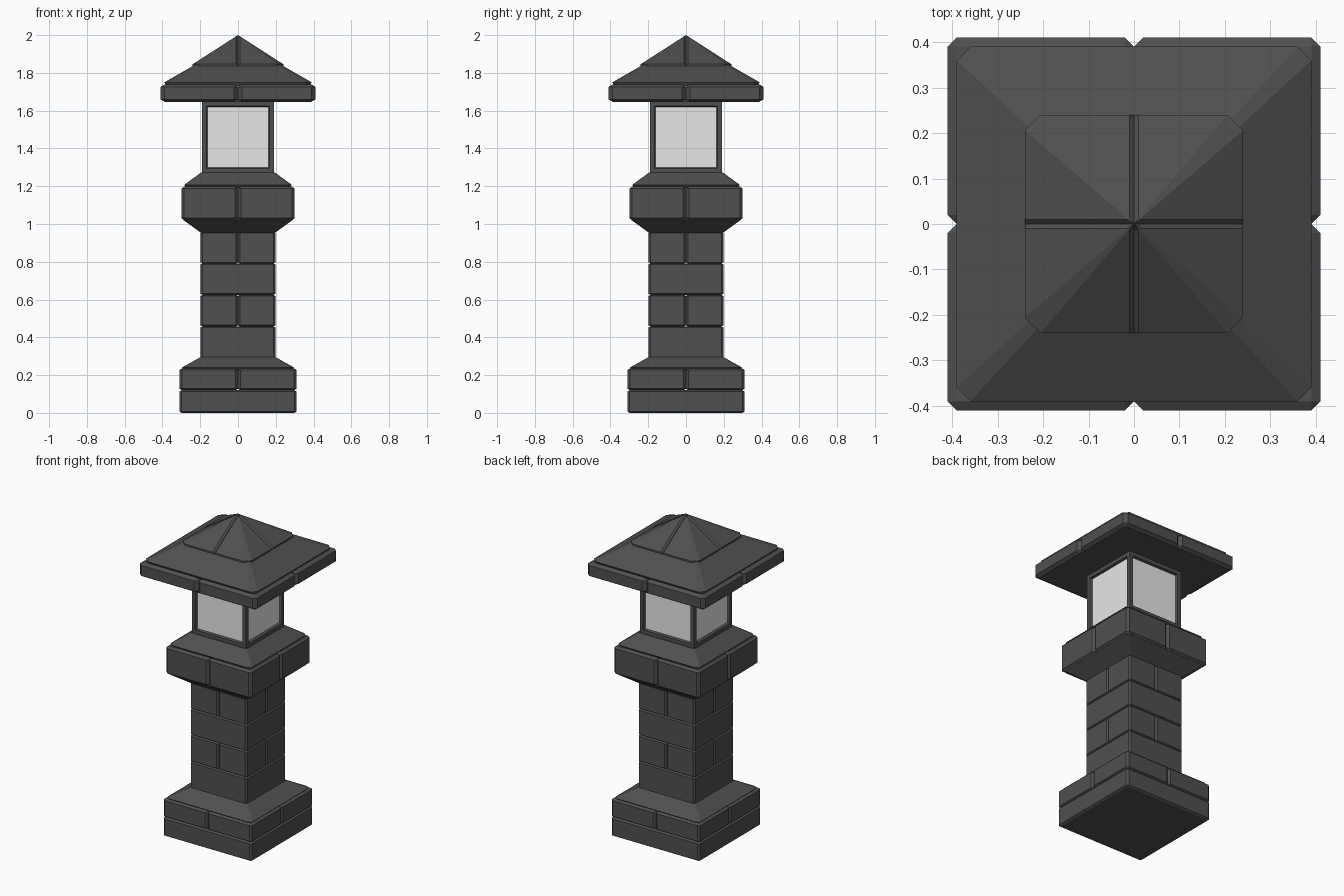
import bpy, bmesh, math
from mathutils import Matrix, Vector

if "Cube" in bpy.data.objects:
    bpy.data.objects.remove(bpy.data.objects["Cube"])


def material(name, v):
    m = bpy.data.materials.new(name)
    m.diffuse_color = (v, v, v, 1)
    m.use_nodes = True
    m.node_tree.nodes["Principled BSDF"].inputs["Base Color"].default_value = m.diffuse_color
    return m


stone = material("dark stone", 0.08)
glass = material("pale glass", 0.8)


def finish(bm, name, mats=(stone,)):
    bmesh.ops.remove_doubles(bm, verts=bm.verts, dist=1e-5)
    bmesh.ops.recalc_face_normals(bm, faces=bm.faces)
    me = bpy.data.meshes.new(name)
    bm.to_mesh(me)
    bm.free()
    for m in mats:
        me.materials.append(m)
    ob = bpy.data.objects.new(name, me)
    bpy.context.collection.objects.link(ob)
    return ob


def course(name, half, z0, z1, bevel, split=False, zs=0.6):
    """Bevelled stone course: one block, or four quarter blocks."""
    s = half / 2 if split else half
    bm = bmesh.new()
    for cx in ((-s, s) if split else (0,)):
        for cy in ((-s, s) if split else (0,)):
            vs = bmesh.ops.create_cube(bm, size=1)["verts"]
            for v in vs:
                v.co = Vector((v.co.x * 2 * s + cx, v.co.y * 2 * s + cy,
                               v.co.z * (z1 - z0) / zs))
    bmesh.ops.bevel(bm, geom=bm.edges[:], offset=bevel, segments=1, affect='EDGES')
    for v in bm.verts:
        v.co.z = v.co.z * zs + (z0 + z1) / 2
    finish(bm, name)


def taper(name, rings):
    """Loft of chamfered squares given as (half width, corner cut, z)."""
    bm = bmesh.new()
    loops = []
    for h, c, z in rings:
        k = h - c
        pts = [(h, -k), (h, k), (k, h), (-k, h), (-h, k), (-h, -k), (-k, -h), (k, -h)]
        loops.append([bm.verts.new((x, y, z)) for x, y in pts])
    for a, b in zip(loops, loops[1:]):
        for i in range(8):
            j = (i + 1) % 8
            bm.faces.new((a[i], a[j], b[j], b[i]))
    bm.faces.new(loops[0])
    bm.faces.new(loops[-1])
    finish(bm, name)


# base
course("base_lower_course", 0.31, 0.0, 0.12, 0.012)
course("base_upper_course", 0.31, 0.12, 0.235, 0.013, True)
taper("base_slope", [(0.285, 0.015, 0.225), (0.297, 0.02, 0.24), (0.197, 0.006, 0.296)])

# shaft of alternating whole and split courses
zs = [0.285, 0.458, 0.625, 0.791, 0.958]
for i in range(4):
    course(f"shaft_course_{i + 1}", 0.198, zs[i], zs[i + 1], 0.01, i % 2 == 1)

# capital
taper("capital_underside", [(0.195, 0.006, 0.953), (0.288, 0.02, 1.02), (0.28, 0.015, 1.035)])
course("capital_block", 0.30, 1.02, 1.198, 0.015, True, 0.75)
taper("capital_slope", [(0.27, 0.015, 1.19), (0.285, 0.02, 1.207), (0.196, 0.006, 1.272)])

# lantern with recessed panes on four sides
bm = bmesh.new()
bmesh.ops.create_cube(bm, size=1)
for v in bm.verts:
    v.co = Vector((v.co.x * 0.38, v.co.y * 0.38, 1.459 + v.co.z * 0.378))
panes = [f for f in bm.faces if abs(f.normal.z) < 0.5]
bmesh.ops.inset_individual(bm, faces=panes, thickness=0.034)
bmesh.ops.inset_individual(bm, faces=panes, thickness=0.006, depth=-0.015)
for f in panes:
    f.material_index = 1
finish(bm, "lantern", (stone, glass))

# roof eaves and lower slope
course("roof_eaves", 0.41, 1.648, 1.738, 0.02, True, 0.6)
taper("roof_soffit", [(0.388, 0.01, 1.647), (0.388, 0.01, 1.67)])
taper("roof_lower_slope", [(0.38, 0.02, 1.73), (0.39, 0.03, 1.75), (0.05, 0.004, 1.945)])

# roof cap: four sides, each with a V groove running to the peak
bm = bmesh.new()
h, c, w, t, top, lip = 0.24, 0.034, 0.01, 0.014, 2.0, 0.025
slope = 0.642
edge = top - h * slope
for i in range(4):
    rot = Matrix.Rotation(i * math.pi / 2, 4, 'Z')

    def face(*pts):
        bm.faces.new([bm.verts.new(rot @ Vector(p)) for p in pts])

    peak = (0, 0, top)
    rim = [(h, -h + c, edge), (h, -w, edge), (h, 0, edge - 0.011), (h, w, edge), (h, h - c, edge)]
    corner = (h - c, h, edge)
    in_l, in_r = (t, -w, top - t * slope), (t, w, top - t * slope)
    mid = (t, 0, top - t * slope - 0.011)
    face(rim[0], rim[1], in_l, peak)
    face(rim[1], rim[2], mid, in_l)
    face(rim[2], rim[3], in_r, mid)
    face(rim[3], rim[4], peak, in_r)
    face(in_l, mid, peak)
    face(mid, in_r, peak)
    face(rim[4], corner, peak)
    chain = rim + [corner]
    for a, b in zip(chain, chain[1:]):
        face((a[0], a[1], edge - lip), (b[0], b[1], edge - lip), b, a)
finish(bm, "roof_cap")
